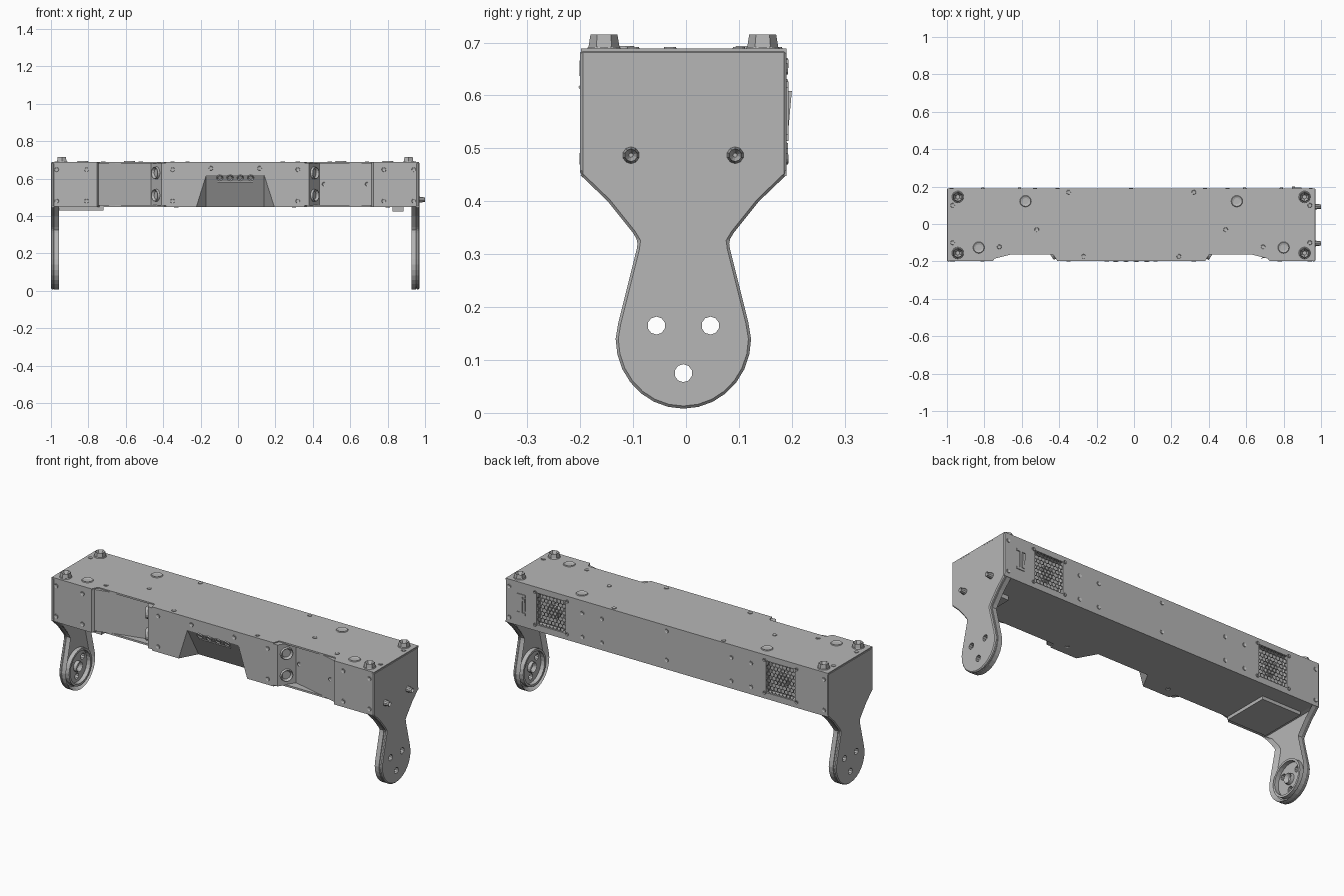
import bpy, bmesh, math
from mathutils import Vector, Matrix

if "Cube" in bpy.data.objects:
    bpy.data.objects.remove(bpy.data.objects["Cube"])

grey = bpy.data.materials.new("plain_grey")
grey.use_nodes = True
COLOR = (0.47, 0.47, 0.47, 1)
grey.diffuse_color = COLOR
grey.node_tree.nodes["Principled BSDF"].inputs["Base Color"].default_value = COLOR

CX = -0.015          # middle of the housing between the side panels
L, R = -1.0, 0.97    # outer faces of the side panels


def finish(name, bm):
    bmesh.ops.recalc_face_normals(bm, faces=bm.faces[:])
    mesh = bpy.data.meshes.new(name)
    bm.to_mesh(mesh)
    bm.free()
    mesh.materials.append(grey)
    obj = bpy.data.objects.new(name, mesh)
    bpy.context.collection.objects.link(obj)
    return obj


def prism(name, outline, axis, lo, hi, recess=None):
    """Extrude a 2D outline along an axis; recess = (rim, depth) sinks the hi face."""
    place = {"x": lambda a, b, t: (t, a, b),
             "y": lambda a, b, t: (a, t, b),
             "z": lambda a, b, t: (a, b, t)}[axis]
    bm = bmesh.new()
    low = [bm.verts.new(place(a, b, lo)) for a, b in outline]
    high = [bm.verts.new(place(a, b, hi)) for a, b in outline]
    bm.faces.new(low)
    cap = bm.faces.new(high)
    n = len(outline)
    for i in range(n):
        j = (i + 1) % n
        bm.faces.new((low[i], low[j], high[j], high[i]))
    bmesh.ops.recalc_face_normals(bm, faces=bm.faces[:])
    if recess:
        bmesh.ops.inset_region(bm, faces=[cap], thickness=recess[0])
        shift = Vector(place(0, 0, math.copysign(recess[1], lo - hi)))
        bmesh.ops.translate(bm, verts=cap.verts[:], vec=shift)
    return finish(name, bm)


def box(name, x0, x1, y0, y1, z0, z1):
    return prism(name, [(x0, y0), (x1, y0), (x1, y1), (x0, y1)], "z", z0, z1)


def studs(name, spots, normal, radius, height, sides=12, socket=0.55, taper=0.9):
    """Round heads with a sunken socket, standing on a surface."""
    bm = bmesh.new()
    turn = Vector(normal).to_track_quat("Z", "Y").to_matrix().to_4x4()
    for spot in spots:
        move = Matrix.Translation(spot) @ turn @ Matrix.Translation((0, 0, height / 2))
        made = bmesh.ops.create_cone(bm, cap_ends=True, segments=sides, radius1=radius,
                                     radius2=radius * taper, depth=height, matrix=move)
        out = Vector(normal).normalized()
        caps = {f for v in made["verts"] for f in v.link_faces if len(f.verts) == sides}
        cap = max(caps, key=lambda f: f.calc_center_median().dot(out))
        if socket:
            bmesh.ops.inset_region(bm, faces=[cap], thickness=radius * (1 - socket))
            bmesh.ops.translate(bm, verts=cap.verts[:], vec=-out * height * 0.9)
    return finish(name, bm)


def carve(obj, cutters):
    """Cut the shapes out of obj and keep the result as plain mesh."""
    for c in cutters:
        m = obj.modifiers.new("cut", "BOOLEAN")
        m.operation, m.solver, m.object = "DIFFERENCE", "EXACT", c
    dg = bpy.context.evaluated_depsgraph_get()
    mesh = bpy.data.meshes.new_from_object(obj.evaluated_get(dg))
    obj.modifiers.clear()
    obj.data = mesh


def drop(cutters):
    for c in cutters:
        bpy.data.objects.remove(c)


def both(x):
    return (x, 2 * CX - x)


# Housing with two slanted front bays
def plan(start, flat, inner, depth, end):
    half = [(end, 0.19), (end, -0.198), (start, -0.198), (flat, depth), (inner, depth), (0.38, -0.198)]
    return half + [(2 * CX - x, y) for x, y in reversed(half)]


housing = prism("housing", plan(0.725, 0.715, 0.435, -0.115, R - 0.012), "z", 0.455, 0.683)
# the bay back runs from shallow outside to deep inside
for v in housing.data.vertices:
    if abs(abs(v.co.x - CX) - 0.73) < 0.002 and -0.15 < v.co.y < 0:
        v.co.y = -0.185
plate_plan = plan(0.725, 0.71, 0.365, -0.163, R - 0.002)
for i in (5, 6):
    plate_plan[i] = (CX + math.copysign(0.37, plate_plan[i][0]), -0.198)
top_plate = prism("top_plate", plate_plan, "z", 0.68, 0.689)
bottom_plate = prism("bottom_plate", plate_plan, "z", 0.448, 0.458)

# Sloping control recess in the front, and fan pockets in the back
bm = bmesh.new()
for p in [(-0.235, -0.21, 0.43), (-0.17, -0.205, 0.63), (0.14, -0.205, 0.63), (0.207, -0.21, 0.43),
          (-0.17, -0.09, 0.43), (0.14, -0.09, 0.43)]:
    bm.verts.new(p)
bmesh.ops.convex_hull(bm, input=bm.verts[:])
wedge = finish("recess_cutter", bm)
FANS, FAN_Z, FAN_R = (0.69, -0.71), 0.57, 0.088
pockets = [box("fan_cutter", x - FAN_R, x + FAN_R, 0.155, 0.25, FAN_Z - FAN_R, FAN_Z + FAN_R) for x in FANS]
carve(housing, [wedge] + pockets)
carve(bottom_plate, [wedge])
drop([wedge] + pockets)

# Honeycomb fan grilles with a round hub behind
for x in FANS:
    bm = bmesh.new()
    r = 0.0125
    for i in range(-8, 9):
        for j in range(-6, 7):
            cx, cz = (i + 0.5 * (j % 2)) * r * math.sqrt(3), j * r * 1.5
            if abs(cx) < FAN_R and abs(cz) < FAN_R and math.hypot(cx, cz) < FAN_R * 1.22:
                bm.faces.new([bm.verts.new((x + cx + r * math.sin(k * math.pi / 3), 0.186,
                                            FAN_Z + cz + r * math.cos(k * math.pi / 3))) for k in range(6)])
    bmesh.ops.remove_doubles(bm, verts=bm.verts[:], dist=0.001)
    grille = finish("fan_grille", bm)
    wire = grille.modifiers.new("bars", "WIREFRAME")
    wire.thickness = 0.005
    studs("fan_hub", [(x, 0.155, FAN_Z)], (0, 1, 0), 0.04, 0.02, 16, 0)
    studs("fan_screws", [(x + sx * 0.098, 0.19, FAN_Z + sz * 0.09) for sx in (-1, 1) for sz in (-1, 1)],
          (0, 1, 0), 0.009, 0.004)

# Side panels with hanging legs
half = [(0.195, 0.686), (0.195, 0.45), (0.143, 0.4), (0.095, 0.34), (0.086, 0.325), (0.088, 0.31), (0.123, 0.17)]
half += [(0.128 * math.cos(a), 0.14 - 0.132 * math.sin(a)) for a in [k * math.pi / 14 for k in range(8)]]
YC = -0.005
outline = [(YC + w, z) for w, z in half] + [(YC - w, z) for w, z in reversed(half[:-1])]
leg_outline = [(y, z) for y, z in outline if z < 0.46]
hole_spots = [(-0.056, 0.165), (0.046, 0.165), (YC, 0.075)]
for side, face, inward in (("right", L, 1), ("left", R, -1)):
    panel = prism(side + "_side_panel", outline, "x", face, face + inward * 0.018)
    bev = panel.modifiers.new("edge", "BEVEL")
    bev.width, bev.limit_method = 0.005, "ANGLE"
    leg = prism(side + "_leg", leg_outline, "x", face + inward * 0.017, face + inward * 0.043, (0.016, 0.023))
    holes = [studs("hole_cutter", [(face - 0.1, y, z)], (1, 0, 0), 0.017, 0.2, 10, 0, 1) for y, z in hole_spots]
    carve(panel, holes)
    carve(leg, holes)
    drop(holes)
    # round bearing ring inside the leg
    bm = bmesh.new()
    bmesh.ops.create_cone(bm, cap_ends=False, segments=24, radius1=0.1, radius2=0.1, depth=0.026,
                          matrix=Matrix.Translation((face + inward * 0.03, YC, 0.13)) @ Matrix.Rotation(math.pi / 2, 4, "Y"))
    ring = finish(side + "_bearing_ring", bm)
    ring.modifiers.new("wall", "SOLIDIFY").thickness = 0.012
    studs(side + "_bearing_hub", [(face + inward * 0.018, YC, 0.13)], (inward, 0, 0), 0.03, 0.02, 16)

# Bolts on the left panel, flush bolts on the right one
studs("left_panel_bolts", [(R, y, 0.487) for y in (-0.104, 0.093)], (1, 0, 0), 0.016, 0.03, 10, 0.5, 0.75)
studs("right_panel_bolts", [(L + 0.001, y, 0.487) for y in (-0.104, 0.093)], (-1, 0, 0), 0.016, 0.001, 10)

# Hexagon feet nuts on the top corners
corners = [(x, y, 0.687) for x in both(0.912) for y in (-0.155, 0.145)]
studs("top_nut_washers", corners, (0, 0, 1), 0.033, 0.005, 16, 0)
studs("top_nuts", corners, (0, 0, 1), 0.03, 0.028, 6, 0.5, 0.85)

# Top plugs and screws
studs("top_plugs", [(x, y, 0.689) for d, y in ((0.55, 0.122), (0.8, -0.126)) for x in both(d)],
      (0, 0, 1), 0.031, 0.004, 16, 0.65)
studs("top_screws", [(x, y, 0.689) for d, y in ((0.32, 0.17), (0.49, -0.03), (0.69, -0.122), (0.24, -0.173),
                                                (0.94, 0.1), (0.94, -0.1)) for x in both(d)],
      (0, 0, 1), 0.012, 0.003)

# Front and back screws
spots = [(x, z) for d in (0.78, 0.94, 0.32) for z in (0.48, 0.648) for x in both(d)]
spots += [(x, 0.655) for x in both(0.115)]
studs("front_screws", [(x, -0.198, z) for x, z in spots], (0, -1, 0), 0.012, 0.003)
back = [(x, z) for d in (0.38, 0.5) for z in (0.49, 0.62) for x in both(d)]
back += [(x, z) for x in both(0.945) for z in (0.48, 0.65)] + [(CX, 0.5), (CX, 0.66)]
studs("back_screws", [(x, 0.19, z) for x, z in back], (0, 1, 0), 0.011, 0.003)
studs("bottom_screws", [(x, -0.14, 0.448) for d in (0.8, 0.3) for x in both(d)], (0, 0, -1), 0.012, 0.003)

# Paired connectors on the slanted bay walls
for x, s in zip(both(0.405), (1, -1)):
    studs("bay_connectors", [(x, -0.158, z) for z in (0.51, 0.63)], (s * 0.083, -0.055, 0), 0.034, 0.014, 16, 0.75)
studs("bay_screws", [(0.46, -0.122, 0.57), (0.69, -0.179, 0.57)], (0.24, -0.97, 0), 0.011, 0.003)

# Control buttons and slot bar on the sloping recess
studs("control_buttons", [(CX + (i - 1.5) * 0.055, -0.19, 0.605) for i in range(4)],
      (0, -0.87, -0.5), 0.018, 0.006, 12, 0.7)
box("control_bar", -0.11, 0.08, -0.183, -0.17, 0.578, 0.584)

# Power inlet on the back
for z in (0.52, 0.62):
    box("inlet_cap", 0.845, 0.895, 0.185, 0.194, z - 0.006, z + 0.006)
box("inlet_bar", 0.864, 0.876, 0.185, 0.194, 0.52, 0.62)
prism("power_switch", [(0.188, 0.53), (0.193, 0.53), (0.2, 0.608), (0.188, 0.608)], "x", 0.845, 0.86)

# Small brackets under the housing
box("right_under_bracket", -0.957, -0.72, -0.16, 0.1, 0.43, 0.45)
box("left_under_bracket", 0.825, 0.885, -0.05, 0.05, 0.425, 0.45)
